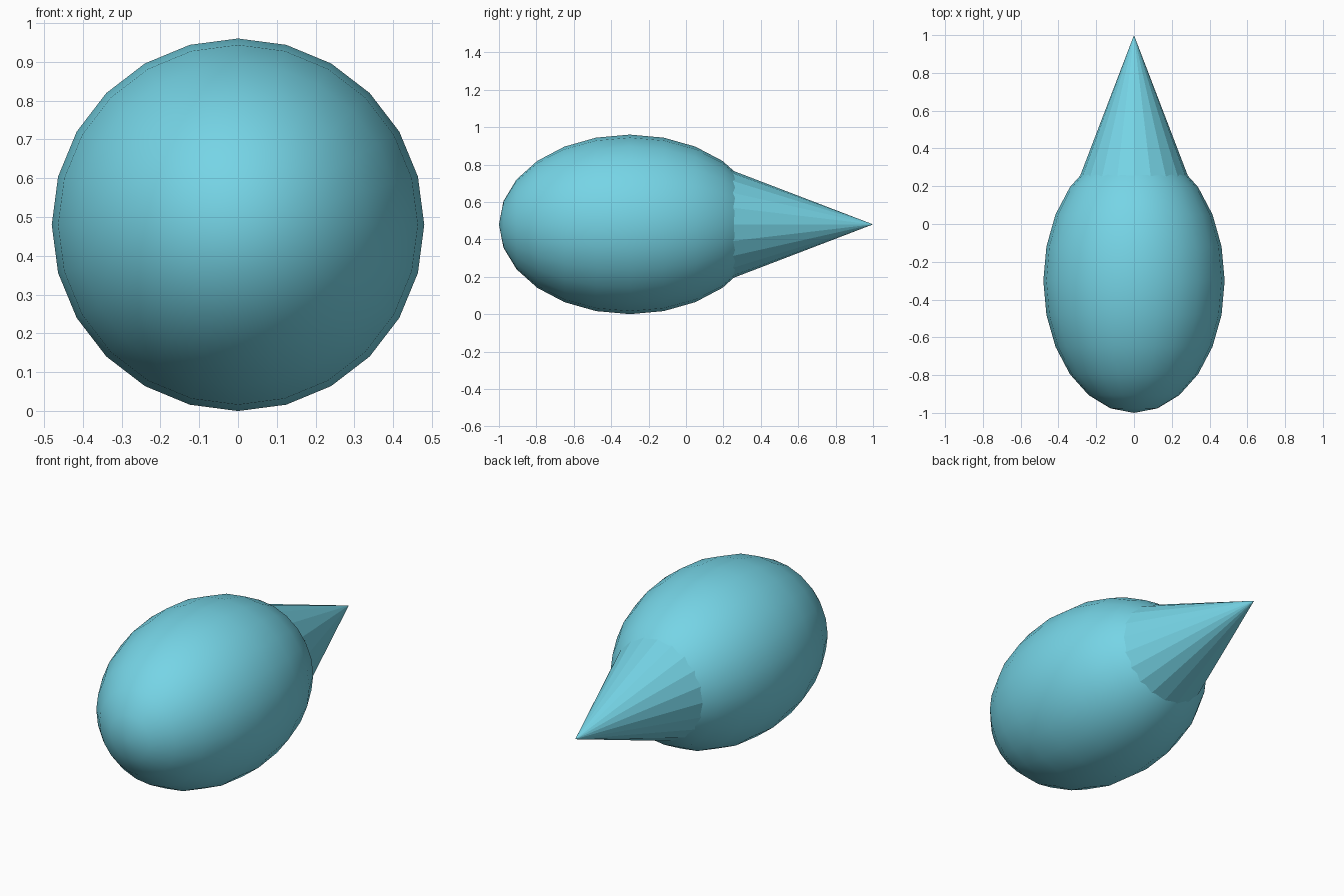
import bpy, math
from mathutils import Matrix

if "Cube" in bpy.data.objects:
    bpy.data.objects.remove(bpy.data.objects["Cube"])

mat = bpy.data.materials.new("light_blue")
mat.diffuse_color = (0.18, 0.66, 0.79, 1)
mat.use_nodes = True
mat.node_tree.nodes["Principled BSDF"].inputs["Base Color"].default_value = mat.diffuse_color


def finish(obj, name):
    obj.name = name
    obj.data.materials.append(mat)
    return obj


# Rounded body: ellipsoid with its poles along y
bpy.ops.mesh.primitive_uv_sphere_add(segments=24, ring_count=12, radius=1)
body = finish(bpy.context.object, "body")
body.data.transform(Matrix.Diagonal((0.48, 0.70, 0.48, 1)) @ Matrix.Rotation(-math.pi / 2, 4, 'X'))
body.location = (0, -0.30, 0.48)
bpy.ops.object.shade_smooth()

# Faceted pointed tip, its base sunk into the body
base_y, tip_y, slope = 0.20, 1.0, 0.383
depth = tip_y - base_y
bpy.ops.mesh.primitive_cone_add(vertices=20, radius1=slope * depth, radius2=0, depth=depth)
tip = finish(bpy.context.object, "pointed_tip")
tip.data.transform(Matrix.Rotation(-math.pi / 2, 4, 'X'))
tip.location = (0, (base_y + tip_y) / 2, 0.48)
